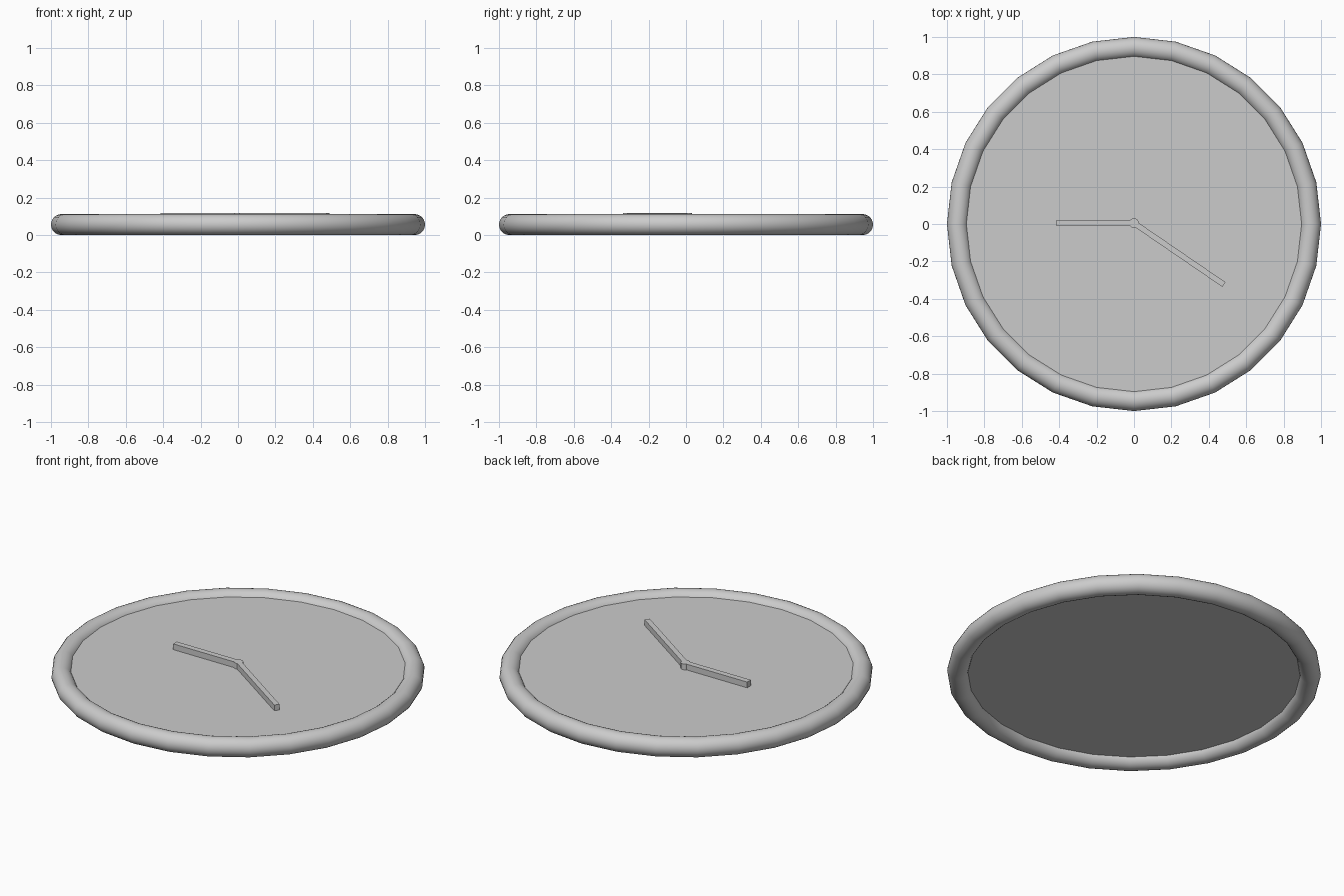
import bpy
import math

if "Cube" in bpy.data.objects:
    bpy.data.objects.remove(bpy.data.objects["Cube"])

SIDES = 28
FACE_Z = 0.085
TOP_Z = 0.119


def cylinder(name, sides, radius, z0, z1, x=0, y=0):
    bpy.ops.mesh.primitive_cylinder_add(vertices=sides, radius=radius, depth=z1 - z0,
                                        location=(x, y, (z0 + z1) / 2))
    bpy.context.object.name = name


def hand(name, x0, y0, x1, y1, width):
    # square bar running from the hub to its tip
    length = math.hypot(x1 - x0, y1 - y0)
    bpy.ops.mesh.primitive_cube_add(
        size=1,
        location=((x0 + x1) / 2, (y0 + y1) / 2, (FACE_Z + TOP_Z) / 2),
        rotation=(0, 0, math.atan2(y1 - y0, x1 - x0)))
    ob = bpy.context.object
    ob.name = name
    ob.scale = (length, width, TOP_Z - FACE_Z)


# round tubular rim
bpy.ops.mesh.primitive_torus_add(major_segments=SIDES, minor_segments=24,
                                 major_radius=0.944, minor_radius=0.056,
                                 location=(0, 0, 0.056))
bpy.context.object.name = "rim"
bpy.ops.object.shade_smooth_by_angle(angle=math.radians(30))

# flat dial inside the rim
cylinder("dial", SIDES, 0.92, 0.047, FACE_Z)

# hub and the two hands
cylinder("hub", 12, 0.026, FACE_Z, TOP_Z, 0, 0.005)
hand("hour_hand", -0.015, 0.005, -0.415, 0.005, 0.034)
hand("minute_hand", 0.01, -0.002, 0.481, -0.324, 0.03)
